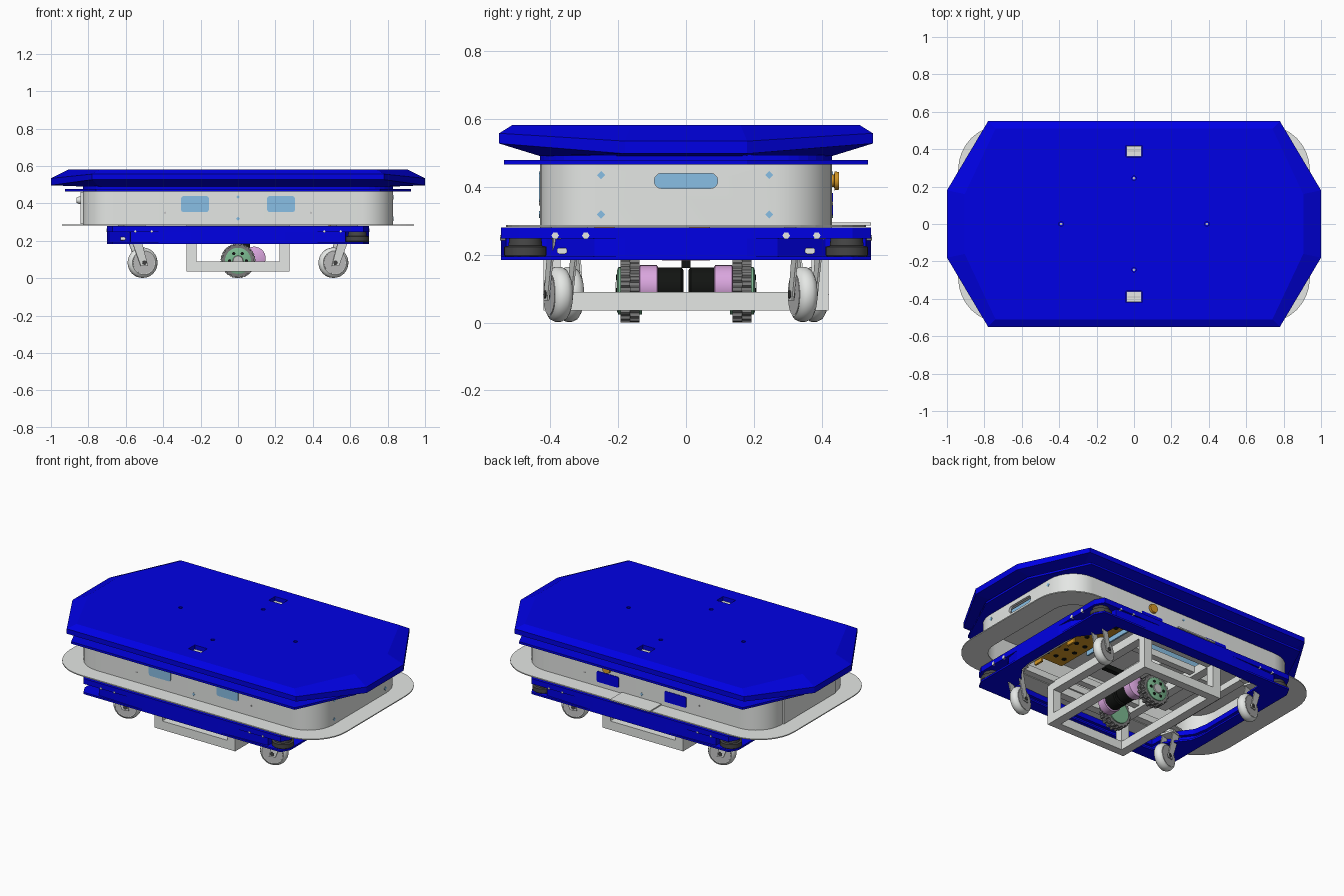
import bpy, bmesh, math
from math import sin, cos, pi, tau

if "Cube" in bpy.data.objects:
    bpy.data.objects.remove(bpy.data.objects["Cube"])


def material(name, r, g, b):
    m = bpy.data.materials.new(name)
    m.use_nodes = True
    m.diffuse_color = (r, g, b, 1)
    m.node_tree.nodes["Principled BSDF"].inputs["Base Color"].default_value = (r, g, b, 1)
    return m


BLUE = material("deep_blue", 0, 0, 0.78)
GREY = material("light_grey", 0.78, 0.8, 0.78)
STEEL = material("steel_grey", 0.55, 0.55, 0.55)
GLASS = material("window_blue", 0.25, 0.52, 0.78)
TYRE = material("tyre_grey", 0.19, 0.19, 0.19)
RUBBER = material("dark_rubber", 0.06, 0.06, 0.06)
BLACK = material("black", 0.006, 0.007, 0.006)
PINK = material("pink", 0.7, 0.38, 0.73)
GREEN = material("hub_green", 0.2, 0.48, 0.28)
GOLD = material("gold", 0.68, 0.32, 0.02)


def finish(name, bm, mat, smooth=False):
    bmesh.ops.recalc_face_normals(bm, faces=bm.faces)
    me = bpy.data.meshes.new(name)
    bm.to_mesh(me)
    bm.free()
    ob = bpy.data.objects.new(name, me)
    bpy.context.collection.objects.link(ob)
    me.materials.append(mat)
    if smooth:
        bpy.ops.object.select_all(action="DESELECT")
        ob.select_set(True)
        bpy.context.view_layer.objects.active = ob
        bpy.ops.object.shade_smooth_by_angle(angle=math.radians(35))
    return ob


def loft(name, loops, mat, closed=False, smooth=False):
    """Skin equal-sized loops; cap the ends, or join last to first."""
    bm = bmesh.new()
    rows = [[bm.verts.new(p) for p in loop] for loop in loops]
    n = len(rows[0])
    pairs = list(zip(rows, rows[1:])) + ([(rows[-1], rows[0])] if closed else [])
    for a, b in pairs:
        for i in range(n):
            j = (i + 1) % n
            bm.faces.new((a[i], a[j], b[j], b[i]))
    if not closed:
        bm.faces.new(rows[0])
        bm.faces.new(rows[-1])
    return finish(name, bm, mat, smooth)


def place(pts, w, axis):
    if axis == "x":
        return [(w, u, v) for u, v in pts]
    if axis == "y":
        return [(u, w, v) for u, v in pts]
    return [(u, v, w) for u, v in pts]


def prism(name, pts, a, b, mat, axis="z"):
    return loft(name, [place(pts, a, axis), place(pts, b, axis)], mat)


def ring(name, outer, inner, a, b, mat, smooth=False):
    loops = [place(outer, a, "z"), place(outer, b, "z"), place(inner, b, "z"), place(inner, a, "z")]
    return loft(name, loops, mat, True, smooth)


def circle(r, c=(0, 0), n=32):
    return [(c[0] + r * cos(tau * i / n), c[1] + r * sin(tau * i / n)) for i in range(n)]


def rounded(hx, hy, r, c=(0, 0), n=8):
    pts = []
    for q, (sx, sy) in enumerate([(1, 1), (-1, 1), (-1, -1), (1, -1)]):
        for i in range(n + 1):
            a = (q + i / n) * pi / 2
            pts.append((c[0] + sx * (hx - r) + r * cos(a), c[1] + sy * (hy - r) + r * sin(a)))
    return pts


def mirrored(quarter):
    """Full outline from the points of the +x +y quarter."""
    q, back = quarter, quarter[::-1]
    return (q + [(-p[0], *p[1:]) for p in back] + [(-p[0], -p[1], *p[2:]) for p in q]
            + [(p[0], -p[1], *p[2:]) for p in back])


def lathe(name, profile, c, mat, axis="y", n=32):
    return loft(name, [place(circle(r, c, n), w, axis) for r, w in profile], mat, smooth=True)


def boxes(name, specs, mat):
    bm = bmesh.new()
    for c, s in specs:
        new = bmesh.ops.create_cube(bm, size=1)["verts"]
        bmesh.ops.scale(bm, vec=s, verts=new)
        bmesh.ops.translate(bm, vec=c, verts=new)
    return finish(name, bm, mat)


def cut(target, cutter):
    mod = target.modifiers.new("cut", "BOOLEAN")
    mod.object = cutter
    mod.solver = "EXACT"
    bpy.context.view_layer.objects.active = target
    bpy.ops.object.modifier_apply(modifier=mod.name)
    bpy.data.objects.remove(cutter)


# Top cover, with a bevelled rim that dips at both ends
cover = loft("top_cover", [mirrored(q) for q in (
    [(0.82, 0.16, 0.49), (0.74, 0.43, 0.49)],
    [(1, 0.18, 0.497), (0.78, 0.55, 0.527)],
    [(1, 0.18, 0.534), (0.78, 0.55, 0.557)],
    [(0.905, 0.16, 0.582), (0.74, 0.51, 0.582)])], BLUE)
prism("cover_neck", rounded(0.83, 0.43, 0.16), 0.475, 0.493, BLUE)
prism("cover_plate", mirrored([(0.925, 0.18), (0.76, 0.535)]), 0.465, 0.478, BLUE)

# Recessed sockets and bolt holes in the cover
for s in (-1, 1):
    cut(cover, prism("socket_cutter", rounded(0.043, 0.031, 0.004, (0, 0.39 * s)), 0.547, 0.6, BLUE))
    boxes("cover_socket", [((0, 0.39 * s, 0.552), (0.08, 0.056, 0.012))], GREY)
    boxes("socket_slot", [((0, 0.39 * s, 0.558), (0.07, 0.004, 0.003))], STEEL)
    for c in ((0.39 * s, 0), (0, 0.245 * s)):
        cut(cover, prism("bolt_cutter", circle(0.012, c, 10), 0.557, 0.6, BLUE))
        prism("cover_bolt", circle(0.007, c, 8), 0.552, 0.562, STEEL)

# Body shell and the thin flange under it
shell = ring("body_shell", rounded(0.83, 0.43, 0.17), rounded(0.815, 0.415, 0.155), 0.283, 0.467, GREY, True)
cut(shell, prism("slot_cutter", rounded(0.093, 0.022, 0.021, (0, 0.417)), 0.78, 0.86, GREY, "x"))
boxes("slot_backing", [((0.795, 0, 0.415), (0.006, 0.22, 0.056))], GLASS)
prism("shell_ceiling", rounded(0.81, 0.41, 0.15), 0.455, 0.466, GREY)
ring("body_flange", rounded(0.94, 0.53, 0.24), rounded(0.8, 0.4, 0.14), 0.281, 0.287, GREY)
boxes("rear_shelf", [((0, 0.485, 0.29), (0.27, 0.12, 0.008))], GREY)
boxes("end_door", [((-0.834, 0, 0.376), (0.016, 0.5, 0.17))], GREY)

# Windows, fasteners, knob and button on the shell
for s in (-1, 1):
    prism("front_window", rounded(0.074, 0.043, 0.014, (0.23 * s, 0.396)), -0.433, -0.427, GLASS, "y")
    prism("rear_window", rounded(0.074, 0.033, 0.008, (0.23 * s, 0.348)), 0.427, 0.433, BLUE, "y")
    for z in (0.318, 0.434):
        for y in (-0.25, 0.245):
            prism("end_fastener", circle(0.012, (y, z), 4), 0.827, 0.832, GLASS, "x")
        prism("side_fastener", circle(0.01, (0, z), 4), 0.427 * s, 0.432 * s, GLASS, "y")
    for x in (-0.39, 0.39):
        prism("side_bolt", circle(0.006, (x, 0.35), 8), 0.427 * s, 0.432 * s, STEEL, "y")
lathe("rear_knob", [(0.018, 0.425), (0.018, 0.436), (0.028, 0.437), (0.026, 0.45)], (0.23, 0.417), GOLD)
lathe("end_button", [(0.02, -0.825), (0.02, -0.85), (0.014, -0.864)], (-0.2, 0.417), GREY, "x")

# Lower bumper: wall recessed at the corners, with plates above and below
wall = mirrored([(0.7, 0.18), (0.685, 0.27), (0.58, 0.41), (0.575, 0.53), (0.25, 0.545)])
plate = mirrored([(0.7, 0.18), (0.7, 0.28), (0.7, 0.49), (0.67, 0.545), (0.25, 0.545)])


def shrunk(pts, d):
    return [(x * (1 - d / 0.7), y * (1 - d / 0.545)) for x, y in pts]


ring("bumper_wall", wall, shrunk(wall, 0.012), 0.19, 0.278, BLUE)
ring("bumper_bottom_plate", plate, shrunk(wall, 0.07), 0.184, 0.195, BLUE)
ring("bumper_top_plate", plate, shrunk(wall, 0.03), 0.247, 0.279, BLUE)
for s in (-1, 1):
    for x in (-0.55, -0.46, 0.46, 0.55):
        prism("bumper_bolt", circle(0.008, (x, 0.25), 4), 0.53 * s, 0.547 * s, GREY, "y")
    for y in (-0.385, -0.295, 0.295, 0.385):
        prism("bumper_end_bolt", circle(0.011, (y, 0.256), 6), 0.69 * s, 0.702 * s, GREY, "x")
    for y in (-0.365, 0.365):
        prism("bumper_corner_bolt", rounded(0.015, 0.009, 0.008, (y, 0.211), 4), 0.595 * s, 0.627 * s, GREY, "x")

# Corner scanners at three of the four corners
for sx, sy in [(1, -1), (1, 1), (-1, 1)]:
    lathe("scanner", [(0.058, 0.194), (0.062, 0.198), (0.062, 0.223), (0.05, 0.226), (0.047, 0.249)],
          (0.638 * sx, 0.473 * sy), RUBBER, "z")

# Swivel casters, built about their stems and turned slightly
TRAIL = 0.06
for sx in (-1, 1):
    for sy in (-1, 1):
        wx = -TRAIL * sx
        tyre = [(0.05, -0.022), (0.064, -0.027), (0.075, -0.02), (0.081, -0.008),
                (0.081, 0.008), (0.075, 0.02), (0.064, 0.027), (0.05, 0.022)]
        fork = [(wx - 0.02, 0.065), (wx + 0.02, 0.065), (0.03, 0.25), (-0.03, 0.25)]
        parts = [
            lathe("caster_wheel", tyre, (wx, 0.083), GREY),
            lathe("caster_hub", [(0.06, -0.0275), (0.06, 0.0275)], (wx, 0.083), STEEL),
            lathe("caster_axle", [(0.012, -0.042), (0.012, 0.042)], (wx, 0.083), RUBBER, n=12),
            lathe("caster_stem", [(0.03, 0.25), (0.03, 0.285)], (0, 0), GREY, "z", 20),
            boxes("caster_mount", [((0, 0, 0.252), (0.08, 0.084, 0.012)),
                                   ((0, 0, 0.282), (0.12, 0.11, 0.01))], GREY)]
        for s in (-1, 1):
            parts.append(prism("caster_fork", fork, 0.033 * s, 0.039 * s, GREY, "y"))
        for part in parts:
            part.location = (0.568 * sx, 0.36 * sy, 0)
            part.rotation_euler.z = math.radians(16)

# Welded tube frame
tubes = []
for s in (-1, 1):
    for z in (0.063, 0.265):
        tubes.append(((0.248 * s, 0, z), (0.054, 0.84, 0.054)))
        tubes.append(((0, 0.395 * s, z), (0.45, 0.05, 0.054)))
    for y in (-0.395, 0.395):
        tubes.append(((0.248 * s, y, 0.165), (0.054, 0.05, 0.16)))
    tubes.append(((0, 0.38 * s, 0.305), (1.3, 0.04, 0.04)))
    tubes.append(((0.53 * s, 0, 0.305), (0.05, 0.8, 0.04)))
    tubes.append(((0, 0.24 * s, 0.275), (0.45, 0.04, 0.04)))
boxes("tube_frame", tubes, GREY)

# Drive wheels with staggered lugs, hubs and motors
HUB_Z = 0.093
MOTOR = (0.086, 0.107)
for s in (-1, 1):
    for k, (a, b) in enumerate([(0.137, 0.165), (0.165, 0.193)]):
        tread = []
        for i in range(72):
            r = 0.093 if (i + 2 * k) % 4 < 2 else 0.085
            t = tau * (i + 0.3 * (i % 2)) / 72
            tread.append((r * cos(t), HUB_Z + r * sin(t)))
        prism("drive_tyre", tread, a * s, b * s, TYRE, "y")
    lathe("drive_hub", [(0.07, 0.13 * s), (0.07, 0.199 * s), (0.06, 0.203 * s)], (0, HUB_Z), GREEN)
    lathe("hub_cap", [(0.03, 0.2 * s), (0.026, 0.208 * s)], (0, HUB_Z), STEEL, n=16)
    for i in range(6):
        c = (0.045 * cos(tau * i / 6), HUB_Z + 0.045 * sin(tau * i / 6))
        prism("hub_bolt", circle(0.009, c, 8), 0.2 * s, 0.206 * s, BLACK, "y")
    lathe("gearbox", [(0.056, 0.082 * s), (0.062, 0.086 * s), (0.062, 0.135 * s), (0.056, 0.139 * s)],
          MOTOR, PINK)
    lathe("motor", [(0.048, 0.008 * s), (0.055, 0.014 * s), (0.055, 0.083 * s)], MOTOR, BLACK)
boxes("motor_bracket", [((0.04, 0, 0.175), (0.05, 0.026, 0.03)), ((0, 0, 0.245), (0.44, 0.03, 0.03))], BLACK)
boxes("motor_mount", [((0.03, 0, 0.187), (0.12, 0.14, 0.008))], PINK)

# Equipment inside the shell: perforated tray on brackets, side panels, battery
boxes("equipment_tray", [((0.4, 0.04, 0.34), (0.2, 0.62, 0.01))], GOLD)
boxes("tray_bracket", [((0.49, y, 0.305), (0.012, 0.06, 0.07)) for y in (-0.24, 0.04, 0.32)], GOLD)
for i in range(6):
    for x in (0.34, 0.4, 0.46):
        prism("tray_hole", circle(0.014, (x, -0.2 + 0.09 * i), 12), 0.332, 0.336, BLACK)
boxes("control_panel", [((0.28, 0.15, 0.385), (0.01, 0.44, 0.13)), ((-0.15, 0.2, 0.385), (0.5, 0.01, 0.13))], GLASS)
boxes("battery_box", [((-0.3, -0.1, 0.4), (0.36, 0.4, 0.1))], GREY)
